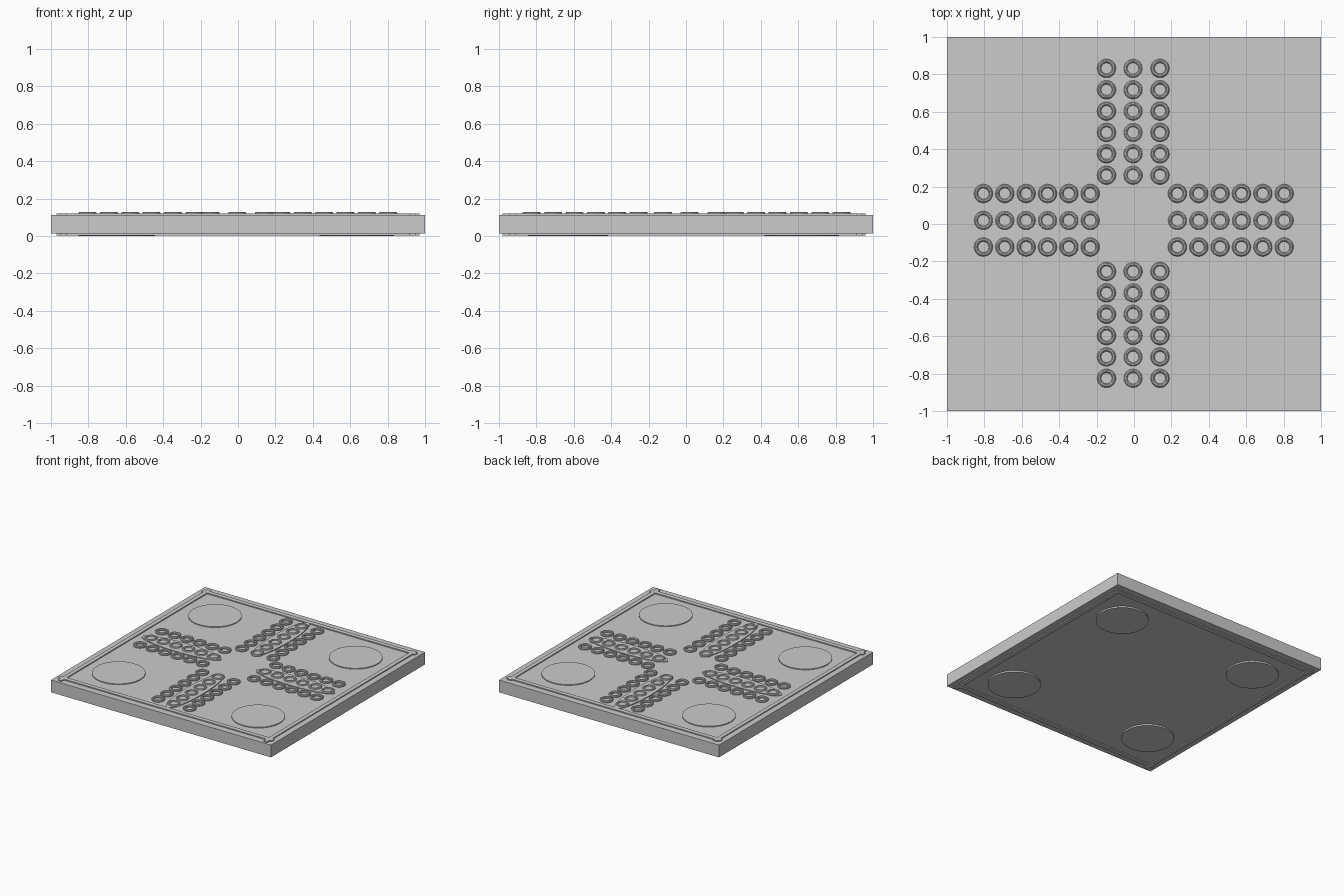
import bpy

if "Cube" in bpy.data.objects:
    bpy.data.objects.remove(bpy.data.objects["Cube"])


def box(name, x0, x1, y0, y1, z0, z1):
    bpy.ops.mesh.primitive_cube_add(size=1, location=((x0 + x1) / 2, (y0 + y1) / 2, (z0 + z1) / 2))
    ob = bpy.context.object
    ob.name = name
    ob.scale = (x1 - x0, y1 - y0, z1 - z0)


def disc(name, x, y, rx, ry, z0, z1):
    bpy.ops.mesh.primitive_cylinder_add(vertices=64, radius=1, depth=1, location=(x, y, (z0 + z1) / 2))
    ob = bpy.context.object
    ob.name = name
    ob.scale = (rx, ry, z1 - z0)
    bpy.ops.object.shade_smooth_by_angle()


# Main slab
box("board", -1, 1, -1, 1, 0.012, 0.113)

# Thin border strips, running through to the underside and crossing at the corners
TOP = 0.121
for s, side in ((-1, "left"), (1, "right")):
    xs = sorted((s * 0.952, s * 0.918))
    box("border_" + side, *xs, -0.98, 0.96, 0.003, TOP)
for s, side in ((-1, "front"), (1, "back")):
    ys = sorted((s * 0.946, s * 0.910))
    box("border_" + side, -0.97, 0.97, *ys, 0.003, TOP)
for sx in (-1, 1):
    for sy in (-1, 1):
        box("border_corner", *sorted((sx * 0.957, sx * 0.913)), *sorted((sy * 0.95, sy * 0.908)), 0.003, TOP)

# Round corner pads, through the slab
for x, y in ((-0.643, 0.62), (0.636, 0.62), (-0.653, -0.617), (0.636, -0.645)):
    disc("corner_pad", x, y, 0.199, 0.199, 0.0, 0.12)

# Oval pads under the middle row of each arm
for x in (-0.521, 0.511):
    disc("oval_pad", x, 0.015, 0.356, 0.08, 0.1, 0.12)
for y in (0.561, -0.553):
    disc("oval_pad", -0.005, y, 0.08, 0.356, 0.1, 0.12)

# Rings: three rows of six on each of four arms, sharing one mesh
bpy.ops.mesh.primitive_torus_add(major_radius=0.0395, minor_radius=0.0105,
                                 major_segments=32, minor_segments=10, location=(0, 0, 0))
first = bpy.context.object
bpy.ops.object.shade_smooth_by_angle()
ring_mesh = first.data
bpy.data.objects.remove(first)
spots = []
for i in range(6):
    d = i * 0.1142
    for x in (-0.147, -0.005, 0.139):
        spots += [(x, 0.261 + d), (x, -0.254 - d)]
    for y in (0.163, 0.019, -0.123):
        spots += [(0.232 + d, y), (-0.234 - d, y)]
for x, y in spots:
    ring = bpy.data.objects.new("ring", ring_mesh)
    ring.location = (x, y, 0.118)
    bpy.context.collection.objects.link(ring)
